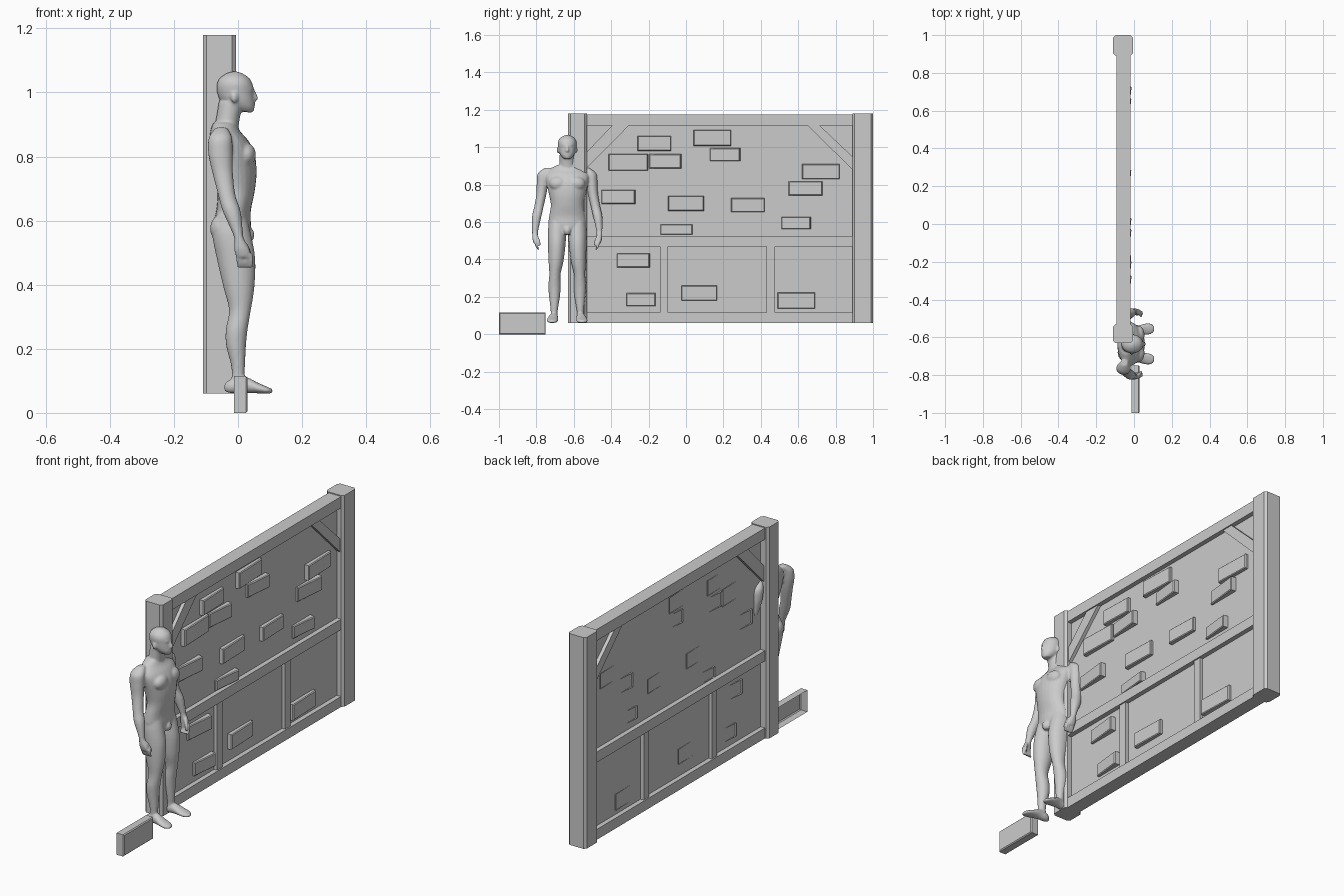
import bpy, bmesh, math
from mathutils import Vector, Matrix

grey = bpy.data.materials.new("plain_grey")
grey.diffuse_color = (0.6, 0.6, 0.6, 1)


def finish(name, bm):
    bmesh.ops.recalc_face_normals(bm, faces=bm.faces[:])
    me = bpy.data.meshes.new(name)
    bm.to_mesh(me)
    bm.free()
    me.materials.append(grey)
    ob = bpy.data.objects.new(name, me)
    bpy.context.collection.objects.link(ob)
    return ob


def block(name, lo, hi, bevel=0.0, yaw=0.0, open_back=False):
    """Box between two corners, optionally bevelled, turned, or open on -x."""
    lo, hi = Vector(lo), Vector(hi)
    bm = bmesh.new()
    bmesh.ops.create_cube(bm, size=1)
    bmesh.ops.scale(bm, vec=hi - lo, verts=bm.verts)
    if bevel:
        edges = bm.edges[:]
        if not open_back:      # timber: only the long upright edges
            edges = [e for e in edges
                     if abs(e.verts[0].co.z - e.verts[1].co.z) > 0.01]
        else:                  # brick: only the edges of the outer face
            edges = [e for e in edges if all(v.co.x > 0 for v in e.verts)]
        bmesh.ops.bevel(bm, geom=edges, offset=bevel, segments=1, affect='EDGES')
    bmesh.ops.rotate(bm, matrix=Matrix.Rotation(yaw, 3, 'Z'), verts=bm.verts)
    bmesh.ops.translate(bm, vec=(lo + hi) / 2, verts=bm.verts)
    ob_open = [f for f in bm.faces if f.normal.x < -0.9] if open_back else []
    bmesh.ops.recalc_face_normals(bm, faces=bm.faces[:])
    if ob_open:
        bmesh.ops.delete(bm, geom=ob_open, context='FACES')
    return finish(name, bm)


def prism(name, outline, x0, x1):
    """Outline in the y-z plane given thickness along x."""
    bm = bmesh.new()
    face = bm.faces.new([bm.verts.new((x0, y, z)) for y, z in outline])
    new = bmesh.ops.extrude_face_region(bm, geom=[face])
    verts = [g for g in new["geom"] if isinstance(g, bmesh.types.BMVert)]
    bmesh.ops.translate(bm, vec=(x1 - x0, 0, 0), verts=verts)
    return finish(name, bm)


# Timber frame
block("left_post", (-0.11, -0.63, 0.06), (-0.006, -0.53, 1.18), 0.012)
block("right_post", (-0.11, 0.89, 0.06), (-0.006, 1.0, 1.18), 0.012)
for name, z0, z1 in (("top_beam", 1.115, 1.175), ("middle_rail", 0.47, 0.525),
                     ("bottom_rail", 0.06, 0.115)):
    block(name, (-0.092, -0.54, z0), (-0.018, 0.90, z1))
for i, y in enumerate((-0.14, 0.43)):
    block(f"lower_stud_{i + 1}", (-0.085, y, 0.11), (-0.025, y + 0.045, 0.475))
prism("left_brace", [(-0.53, 0.89), (-0.305, 1.116), (-0.395, 1.116), (-0.53, 0.975)],
      -0.085, -0.025)
prism("right_brace", [(0.89, 0.88), (0.65, 1.116), (0.715, 1.116), (0.89, 0.95)],
      -0.085, -0.025)

# Plaster panel
block("wall_panel", (-0.067, -0.54, 0.10), (-0.043, 0.90, 1.13))

# Bricks showing through the plaster: y, z of centre, width, height, turned
bricks = [(-.17, 1.02, .18, .08, 0), (-.31, .92, .21, .09, 0), (-.11, .925, .17, .075, 1),
          (.14, 1.05, .20, .085, 0), (.21, .96, .16, .07, 1), (.72, .87, .20, .08, 0),
          (.64, .78, .18, .075, 1), (-.36, .735, .18, .075, 1), (0, .70, .19, .08, 0),
          (.33, .69, .18, .075, 0), (-.05, .56, .17, .055, 1), (.59, .595, .155, .065, 1),
          (-.28, .395, .175, .075, 1), (-.24, .185, .155, .07, 1), (.07, .22, .19, .08, 0),
          (.59, .18, .20, .085, 0)]
for i, (y, z, w, h, turned) in enumerate(bricks):
    block(f"wall_brick_{i + 1}", (-0.068, y - w / 2, z - h / 2),
          (-0.022, y + w / 2, z + h / 2), 0.004,
          math.radians(-6 if turned else 2), True)

# Loose brick beside the wall
block("loose_brick", (-0.012, -1.0, 0.0), (0.03, -0.75, 0.115), 0.005, 0, True)

# Standing figure, facing +x
Y0 = -0.635
body = bmesh.new()


def smooth_rows(rows, steps=4):
    out = []
    for i in range(len(rows) - 1):
        p0, p1 = rows[max(i - 1, 0)], rows[i]
        p2, p3 = rows[i + 1], rows[min(i + 2, len(rows) - 1)]
        for s in range(steps):
            t = s / steps
            out.append([0.5 * (2 * b + (c - a) * t + (2 * a - 5 * b + 4 * c - d) * t * t
                               + (3 * b - a - 3 * c + d) * t ** 3)
                        for a, b, c, d in zip(p0, p1, p2, p3)])
    return out + [list(rows[-1])]


def loft(rows, axis='z', side=1, n=24):
    """Elliptical sections: position on axis, two centre values, two radii."""
    rings = []
    for u, a, b, ra, rb in smooth_rows(rows):
        ring = []
        for k in range(n):
            t = 2 * math.pi * k / n
            p, q = a + ra * math.cos(t), b + rb * math.sin(t)
            x, y, z = (p, q, u) if axis == 'z' else (u, p, q)
            ring.append(body.verts.new((x, Y0 + side * y, z)))
        rings.append(ring)
    for r, s in zip(rings, rings[1:]):
        for k in range(n):
            body.faces.new((r[k], r[(k + 1) % n], s[(k + 1) % n], s[k]))
    body.faces.new(rings[0])
    body.faces.new(rings[-1])


def blob(c, r):
    m = Matrix.Translation((c[0], Y0 + c[1], c[2])) @ Matrix.Diagonal((*r, 1))
    bmesh.ops.create_uvsphere(body, u_segments=20, v_segments=12, radius=1, matrix=m)


# Torso and neck
loft([(.535, -.018, 0, .05, .075), (.58, -.02, 0, .06, .1), (.63, -.014, 0, .054, .097),
      (.69, -.006, 0, .058, .088), (.75, -.01, 0, .068, .098), (.81, -.018, 0, .07, .112),
      (.85, -.028, 0, .06, .115), (.88, -.04, 0, .046, .095), (.905, -.042, 0, .036, .055)])
loft([(.86, -.04, 0, .04, .05), (.91, -.033, 0, .037, .042), (.97, -.022, 0, .038, .04)])
# Head, nose, brow and chin
loft([(.94, .025, 0, .022, .02), (.955, .012, 0, .04, .034), (.975, -.002, 0, .053, .044),
      (1.0, -.008, 0, .057, .048), (1.025, -.01, 0, .056, .05), (1.045, -.011, 0, .046, .042),
      (1.06, -.011, 0, .024, .022), (1.065, -.011, 0, .008, .008)])
loft([(.973, .05, 0, .006, .009), (.982, .052, 0, .011, .009), (1.012, .045, 0, .006, .005)])
blob((.038, 0, 1.012), (.011, .03, .006))
blob((.037, 0, .947), (.014, .016, .011))
blob((.044, 0, .964), (.011, .015, .006))
blob((.033, 0, .555), (.018, .02, .025))

for s in (-1, 1):
    # Ears, chest and seat muscles
    blob((-.012, s * .049, .985), (.011, .007, .018))
    blob((.024, s * .048, .805), (.032, .048, .038))
    blob((-.05, s * .045, .575), (.037, .045, .045))
    # Leg
    loft([(.62, -.02, .05, .045, .042), (.56, -.02, .054, .06, .049),
          (.48, -.006, .056, .06, .047), (.39, .003, .06, .048, .04),
          (.32, .006, .066, .034, .03), (.26, -.004, .068, .034, .033),
          (.21, -.006, .068, .031, .03), (.15, 0, .069, .022, .022),
          (.11, 0, .07, .02, .018), (.075, -.005, .07, .025, .02)], side=s)
    # Foot
    loft([(-.042, .07, .08, .008, .013), (-.02, .07, .083, .02, .022),
          (.02, .073, .088, .024, .026), (.06, .078, .078, .03, .017),
          (.09, .08, .071, .028, .011), (.108, .08, .068, .012, .006)], 'x', s)
    # Arm and palm
    loft([(.89, -.052, .1, .018, .018), (.86, -.055, .125, .036, .032),
          (.81, -.055, .132, .038, .031), (.75, -.048, .138, .032, .027),
          (.68, -.035, .152, .027, .025), (.63, -.02, .163, .028, .025),
          (.57, -.003, .17, .018, .018), (.545, .003, .172, .015, .016),
          (.51, .012, .172, .024, .014), (.485, .017, .168, .023, .011)], side=s)
    # Fingers and thumb
    for i in range(4):
        x = -.001 + .0135 * i
        loft([(.495, x, .168, .007, .008), (.47, x + .002, .163, .0065, .007),
              (.452, x + .002, .153, .005, .006)], side=s, n=10)
    loft([(.53, .02, .166, .009, .009), (.5, .034, .153, .008, .008),
          (.475, .037, .146, .006, .006)], side=s, n=10)

figure = finish("standing_figure", body)
# Fuse the overlapping forms into one smooth skin
fuse = figure.modifiers.new("fuse", 'REMESH')
fuse.mode = 'VOXEL'
fuse.voxel_size = 0.005
fuse.use_smooth_shade = True
relax = figure.modifiers.new("relax", 'SMOOTH')
relax.factor = 0.5
relax.iterations = 4
